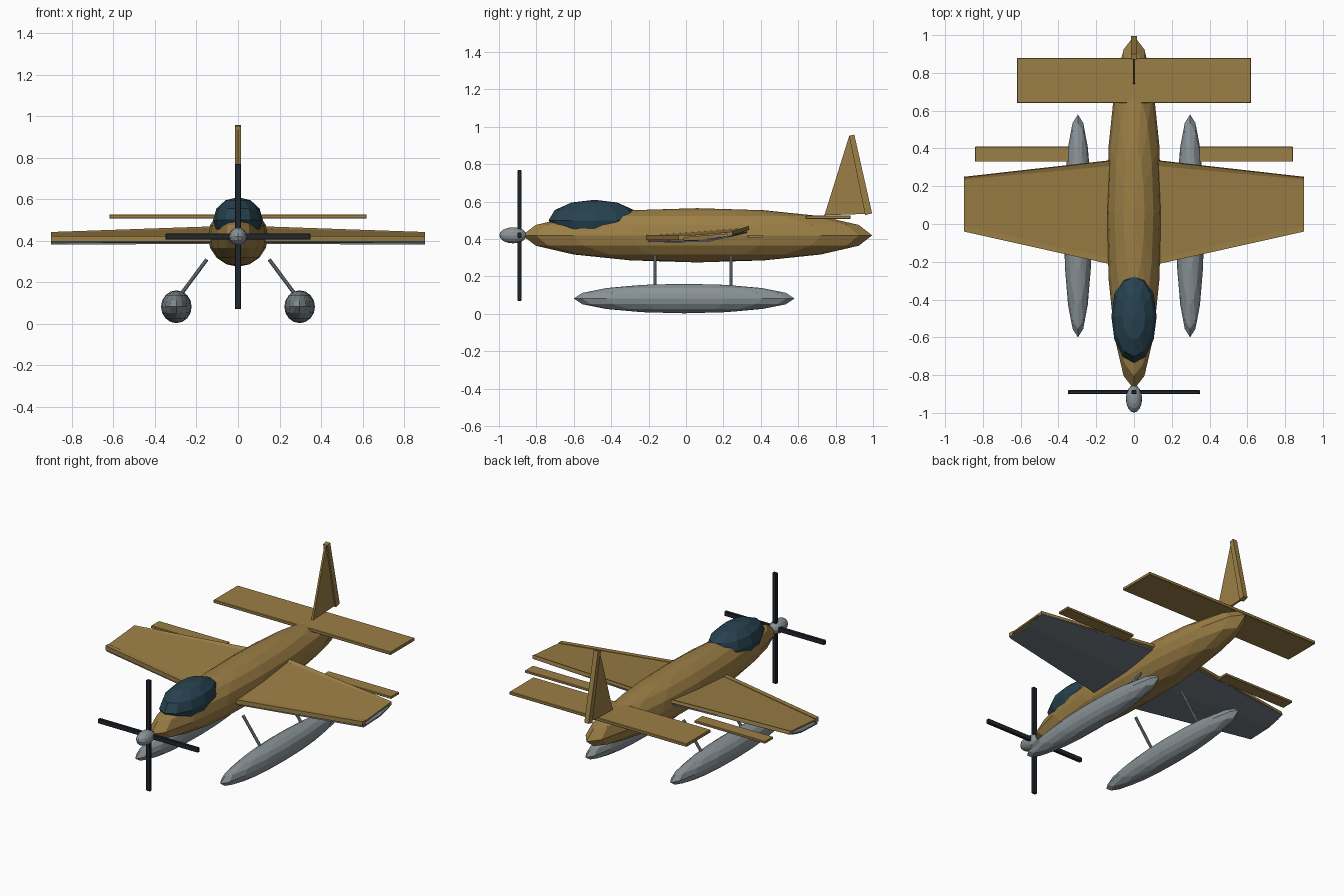
import bpy, bmesh
from mathutils import Vector

if "Cube" in bpy.data.objects:
    bpy.data.objects.remove(bpy.data.objects["Cube"])


def material(name, rgb):
    m = bpy.data.materials.new(name)
    m.diffuse_color = (*rgb, 1)
    m.use_nodes = True
    m.node_tree.nodes["Principled BSDF"].inputs["Base Color"].default_value = m.diffuse_color
    return m


OCHRE = material("ochre_paint", (0.33, 0.21, 0.06))
GLASS = material("dark_glass", (0.02, 0.055, 0.08))
BLACK = material("blade_black", (0.015, 0.02, 0.027))
METAL = material("float_grey", (0.25, 0.29, 0.31))
UNDER = material("underside_grey", (0.16, 0.19, 0.22))


def finish(name, bm, mat):
    bmesh.ops.recalc_face_normals(bm, faces=bm.faces[:])
    me = bpy.data.meshes.new(name)
    bm.to_mesh(me)
    bm.free()
    ob = bpy.data.objects.new(name, me)
    bpy.context.collection.objects.link(ob)
    me.materials.append(mat)
    return ob


def ellipsoid(name, centre, radii, mat, seg=16, rings=8):
    bm = bmesh.new()
    bmesh.ops.create_uvsphere(bm, u_segments=seg, v_segments=rings, radius=1)
    bmesh.ops.scale(bm, vec=radii, verts=bm.verts)
    bmesh.ops.translate(bm, vec=centre, verts=bm.verts)
    return finish(name, bm, mat)


def box(name, centre, size, mat, bevel=0.003):
    bm = bmesh.new()
    bmesh.ops.create_cube(bm, size=1)
    bmesh.ops.scale(bm, vec=size, verts=bm.verts)
    bmesh.ops.translate(bm, vec=centre, verts=bm.verts)
    ob = finish(name, bm, mat)
    b = ob.modifiers.new("edge", "BEVEL")
    b.width, b.segments = bevel, 1
    return ob


def loft(name, sections, mat):
    """Solid between two matching closed outlines."""
    bm = bmesh.new()
    a, b = [[bm.verts.new(p) for p in s] for s in sections]
    bm.faces.new(a)
    bm.faces.new(b)
    for i in range(len(a)):
        j = (i + 1) % len(a)
        bm.faces.new((a[i], a[j], b[j], b[i]))
    return finish(name, bm, mat)


def wing_part(name, root, tip, s, mat):
    """Wing piece lofted from (y, z) outlines at the root and tip."""
    return loft(name, [[(s * 0.04, y, z) for y, z in root],
                       [(s * 0.9, y, z) for y, z in tip]], mat)


def fin_part(name, outline, half, mat):
    return loft(name, [[(x, y, z) for y, z in outline] for x in (-half, half)], mat)


def strip(line, t):
    """Closed thin outline around an open (y, z) line."""
    return line + [(y, z - t) for y, z in reversed(line)]


def rod(name, p, q, r, mat):
    p, q = Vector(p), Vector(q)
    bm = bmesh.new()
    bmesh.ops.create_cone(bm, cap_ends=True, segments=10, radius1=r, radius2=r,
                          depth=(q - p).length)
    rot = (q - p).to_track_quat("Z", "Y").to_matrix()
    bmesh.ops.rotate(bm, matrix=rot, verts=bm.verts)
    bmesh.ops.translate(bm, vec=(p + q) / 2, verts=bm.verts)
    return finish(name, bm, mat)


# body and canopy
ellipsoid("fuselage", (0, 0.06, 0.42), (0.145, 0.935, 0.145), OCHRE)
ellipsoid("canopy", (0, -0.49, 0.50), (0.12, 0.245, 0.11), GLASS, 12, 6)

# nose and propeller
ellipsoid("spinner", (0, -0.925, 0.42), (0.043, 0.073, 0.043), METAL)
box("propeller_vertical", (0, -0.89, 0.42), (0.029, 0.02, 0.70), BLACK)
box("propeller_horizontal", (0, -0.89, 0.42), (0.70, 0.02, 0.029), BLACK)

for s, side in ((1, "right"), (-1, "left")):
    # wing skins, upper flat and lower curved
    wing_part("wing_upper_" + side,
              strip([(-0.225, 0.418), (0.33, 0.462)], 0.01),
              strip([(-0.03, 0.416), (0.24, 0.438)], 0.01), s, OCHRE)
    wing_part("wing_lower_" + side,
              strip([(-0.22, 0.392), (0.08, 0.396), (0.24, 0.42), (0.335, 0.442)], 0.008),
              strip([(-0.03, 0.390), (0.13, 0.396), (0.21, 0.414), (0.25, 0.428)], 0.008),
              s, UNDER)
    # wing edge bars
    wing_part("leading_edge_" + side,
              [(-0.232, 0.395), (-0.202, 0.395), (-0.202, 0.422), (-0.232, 0.422)],
              [(-0.040, 0.395), (-0.010, 0.395), (-0.010, 0.422), (-0.040, 0.422)], s, OCHRE)
    wing_part("trailing_edge_" + side,
              [(0.322, 0.442), (0.347, 0.452), (0.343, 0.472), (0.318, 0.462)],
              [(0.225, 0.412), (0.250, 0.422), (0.246, 0.442), (0.221, 0.432)], s, OCHRE)
    # flap behind the wing
    box("flap_" + side, (s * 0.593, 0.37, 0.415), (0.495, 0.08, 0.015), OCHRE, 0.002)
    # float and its struts
    ellipsoid("float_" + side, (s * 0.297, -0.01, 0.082), (0.074, 0.59, 0.079), METAL)
    for y, end in ((-0.165, "front"), (0.24, "rear")):
        rod("strut_%s_%s" % (end, side), (s * 0.15, y, 0.31), (s * 0.28, y, 0.135),
            0.009, METAL)

# tail
box("tailplane", (0, 0.76, 0.517), (1.24, 0.24, 0.02), OCHRE)
fin_part("fin", [(0.74, 0.527), (0.978, 0.535), (0.885, 0.955), (0.872, 0.95)], 0.006, OCHRE)
fin_part("rudder", [(0.958, 0.528), (0.995, 0.537), (0.9, 0.958), (0.872, 0.952)], 0.015, OCHRE)
